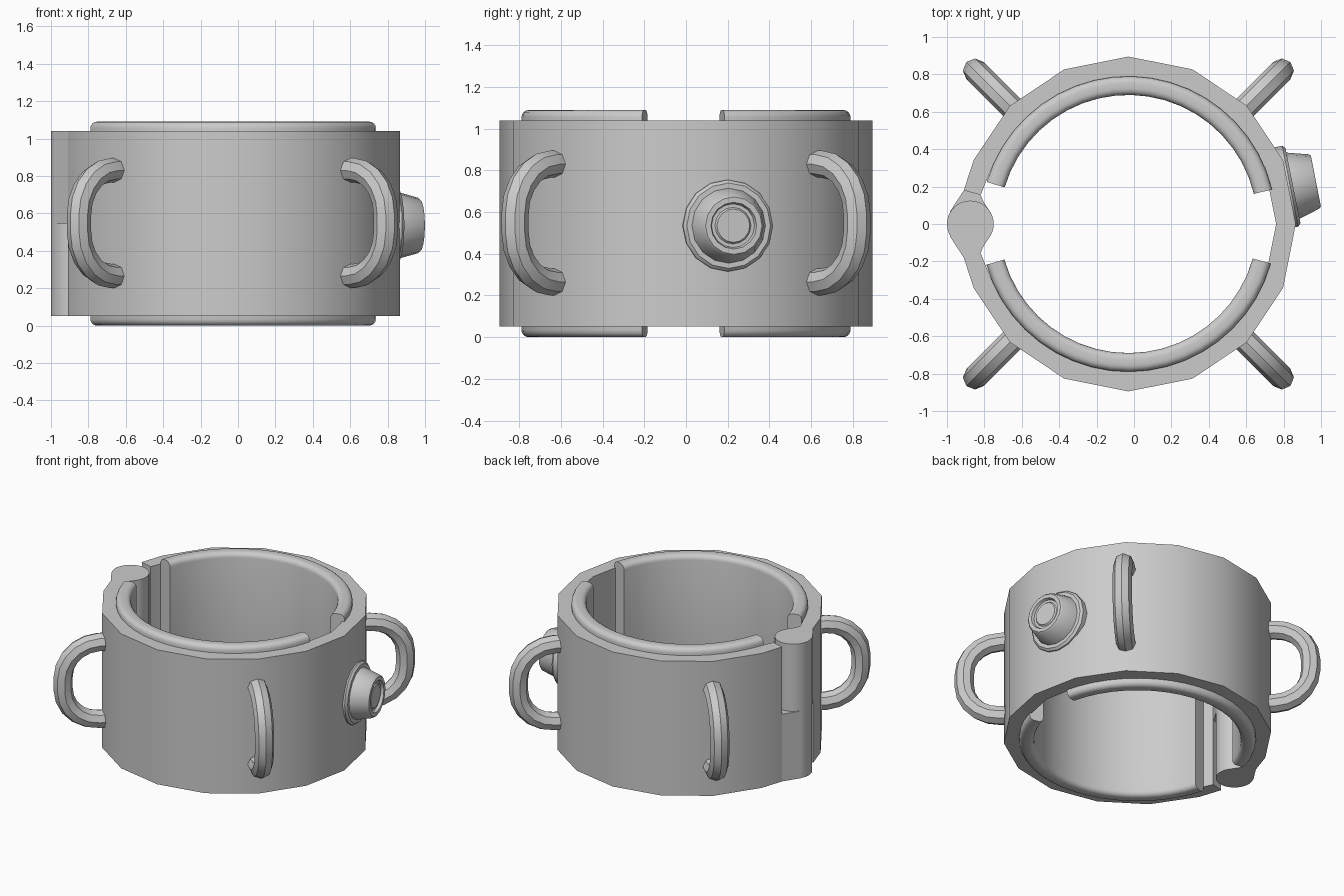
import bpy, bmesh
from math import radians, sin, cos, pi
from mathutils import Vector, Matrix

if "Cube" in bpy.data.objects:
    bpy.data.objects.remove(bpy.data.objects["Cube"], do_unlink=True)

CX = -0.03                      # ring axis
LOW, MID, HIGH = 0.05, 0.545, 1.04

grey = bpy.data.materials.new("plain_grey")
grey.use_nodes = True
grey.diffuse_color = (0.6, 0.6, 0.6, 1)
grey.node_tree.nodes["Principled BSDF"].inputs["Base Color"].default_value = (0.6, 0.6, 0.6, 1)


def finish(obj):
    obj.data.materials.clear()
    obj.data.materials.append(grey)
    bpy.ops.object.select_all(action="DESELECT")
    obj.select_set(True)
    bpy.context.view_layer.objects.active = obj
    bpy.ops.object.shade_smooth_by_angle(angle=radians(32))


def add_mesh(name, bm, matrix=None):
    bmesh.ops.remove_doubles(bm, verts=bm.verts, dist=0.0001)
    bmesh.ops.recalc_face_normals(bm, faces=bm.faces)
    if matrix:
        bm.transform(matrix)
    mesh = bpy.data.meshes.new(name)
    bm.to_mesh(mesh)
    bm.free()
    obj = bpy.data.objects.new(name, mesh)
    bpy.context.collection.objects.link(obj)
    finish(obj)


def prism(name, outline, z0, z1):
    bm = bmesh.new()
    face = bm.faces.new([bm.verts.new((x, y, z0)) for x, y in outline])
    up = bmesh.ops.extrude_face_region(bm, geom=[face])["geom"]
    bmesh.ops.translate(bm, vec=(0, 0, z1 - z0),
                        verts=[v for v in up if isinstance(v, bmesh.types.BMVert)])
    add_mesh(name, bm)


def ring_point(radius, angle):
    return (CX + radius * cos(angle), radius * sin(angle))


# Faceted band, open at the hinge: quads between outer and inner outline
bm = bmesh.new()
angles = [k * pi / 8 for k in range(-7, 8)]
outer = [(-0.91, -0.18)] + [ring_point(0.895, a) for a in angles] + [(-0.91, 0.18)]
inner = [(-0.82, -0.155)] + [ring_point(0.79, a) for a in angles] + [(-0.82, 0.155)]
loops = []
for (ox, oy), (ix, iy) in zip(outer, inner):
    corners = ((ox, oy, LOW), (ox, oy, HIGH), (ix, iy, HIGH), (ix, iy, LOW))
    loops.append([bm.verts.new(c) for c in corners])
for a, b in zip(loops, loops[1:]):
    for i in range(4):
        j = (i + 1) % 4
        bm.faces.new((a[i], a[j], b[j], b[i]))
bm.faces.new(loops[0])
bm.faces.new(loops[-1])
add_mesh("band", bm)

# Hinge barrel with one knuckle web per half
prism("hinge_barrel", [(-0.875 + 0.125 * cos(k * pi / 16), 0.125 * sin(k * pi / 16))
                       for k in range(32)], LOW, HIGH)
web = [(-0.91, 0.18), (-0.985, 0.065), (-0.875, 0), (-0.765, 0.06), (-0.805, 0.12), (-0.82, 0.155)]
prism("hinge_web_front", [(x, -y) for x, y in web], MID, HIGH)
prism("hinge_web_back", web, LOW, MID)


# Inner pads: rounded section swept round the ring
def pad(name, start, end):
    bm = bmesh.new()
    r = 0.035
    section = []
    for x, z, quarter in ((0.79, 1.09, 0), (0.69, 1.09, 1), (0.69, 0, 2), (0.79, 0, 3)):
        px = x - r if x > 0.7 else x + r
        pz = z - r if z > 0.5 else z + r
        for k in range(5):
            a = (quarter + k / 4) * pi / 2
            section.append(bm.verts.new((px + r * cos(a), 0, pz + r * sin(a))))
    face = bm.faces.new(section)
    bm.transform(Matrix.Rotation(radians(start), 4, "Z"))
    cap = face.copy()
    bmesh.ops.spin(bm, geom=[face] + list(face.edges) + list(face.verts), cent=(0, 0, 0),
                   axis=(0, 0, 1), angle=radians(end - start), steps=20)
    if not cap.is_valid:
        cap = None
    add_mesh(name, bm, Matrix.Translation((CX, 0, 0)))


pad("pad_back", 13.5, 163.5)
pad("pad_front", -164, -15.5)


# Four D-shaped handles on the diagonals
def handle(name, angle):
    bend, far, top, bottom = 0.24, 1.16, 0.83, 0.265
    path = [(0.84, bottom)]
    for cz, first in ((bottom + bend, -pi / 2), (top - bend, 0)):
        path += [(far - bend + bend * cos(first + k * pi / 10),
                  cz + bend * sin(first + k * pi / 10)) for k in range(6)]
    path.append((0.84, top))
    curve = bpy.data.curves.new(name, "CURVE")
    curve.dimensions = "3D"
    curve.bevel_depth = 0.065
    curve.bevel_resolution = 2
    curve.use_fill_caps = True
    spline = curve.splines.new("POLY")
    spline.points.add(len(path) - 1)
    for point, (r, z) in zip(spline.points, path):
        point.co = (*ring_point(r, angle), z, 1)
    obj = bpy.data.objects.new(name, curve)
    bpy.context.collection.objects.link(obj)
    bpy.ops.object.select_all(action="DESELECT")
    obj.select_set(True)
    bpy.context.view_layer.objects.active = obj
    bpy.ops.object.convert(target="MESH")
    finish(bpy.context.view_layer.objects.active)


for name, degrees in (("back_left", 45), ("back_right", 135),
                      ("front_right", 225), ("front_left", 315)):
    handle("handle_" + name, radians(degrees))

# Lock knob: turned profile (radius, distance from wall) on a side facet
profile = [(0, -0.06), (0.22, -0.06), (0.22, -0.015), (0.205, 0), (0.18, 0), (0.148, 0.115),
           (0.138, 0.125), (0.112, 0.125), (0.105, 0.105), (0.088, 0.105), (0.08, 0.115), (0, 0.115)]
bm = bmesh.new()
verts = [bm.verts.new((r, 0, h)) for r, h in profile]
edges = [bm.edges.new(pair) for pair in zip(verts, verts[1:])]
bmesh.ops.spin(bm, geom=verts + edges, cent=(0, 0, 0), axis=(0, 0, 1), angle=2 * pi, steps=16)
facing = Vector((cos(pi / 16), sin(pi / 16), 0)).to_track_quat("Z", "Y").to_matrix().to_4x4()
add_mesh("lock_knob", bm, Matrix.Translation((0.85, 0.205, 0.535)) @ facing)
